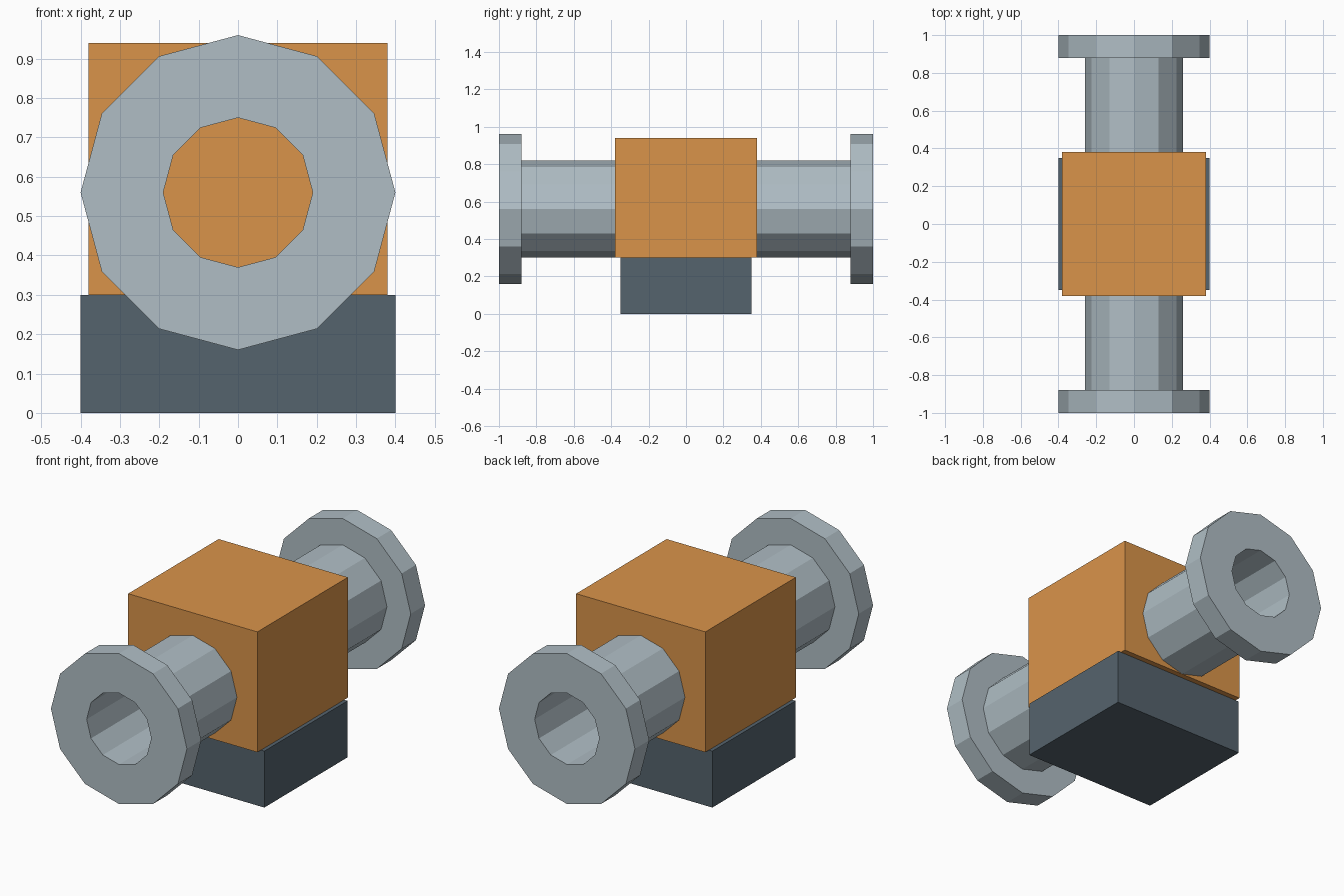
import bpy
import bmesh
from math import cos, sin, tau

default = bpy.data.objects.get("Cube")
if default:
    bpy.data.objects.remove(default, do_unlink=True)


def material(name, rgb):
    # 8-bit display colour to linear
    lin = [((c / 255 + 0.055) / 1.055) ** 2.4 for c in rgb] + [1]
    mat = bpy.data.materials.new(name)
    mat.use_nodes = True
    mat.diffuse_color = lin
    mat.node_tree.nodes["Principled BSDF"].inputs["Base Color"].default_value = lin
    return mat


def add_object(name, bm, mat):
    bmesh.ops.recalc_face_normals(bm, faces=bm.faces)
    mesh = bpy.data.meshes.new(name)
    bm.to_mesh(mesh)
    bm.free()
    mesh.materials.append(mat)
    obj = bpy.data.objects.new(name, mesh)
    bpy.context.collection.objects.link(obj)
    return obj


def box(name, width, depth, bottom, top, mat):
    bm = bmesh.new()
    bmesh.ops.create_cube(bm, size=1)
    bmesh.ops.scale(bm, vec=(width, depth, top - bottom), verts=bm.verts)
    bmesh.ops.translate(bm, vec=(0, 0, (bottom + top) / 2), verts=bm.verts)
    return add_object(name, bm, mat)


def turned(name, profile, side, height, mat, sides=12):
    """Closed (radius, distance) profile turned around the y axis."""
    bm = bmesh.new()
    rings = []
    for i in range(sides):
        a = tau * i / sides
        rings.append([bm.verts.new((r * cos(a), side * d, height + r * sin(a)))
                      for r, d in profile])
    n = len(profile)
    for i in range(sides):
        near, far = rings[i], rings[(i + 1) % sides]
        for j in range(n):
            k = (j + 1) % n
            bm.faces.new((near[j], near[k], far[k], far[j]))
    return add_object(name, bm, mat)


orange = material("orange", (218, 148, 74))
light_steel = material("light steel", (176, 190, 197))
dark_slate = material("dark slate", (85, 99, 109))

# Base and central housing
box("base", 0.80, 0.70, 0, 0.30, dark_slate)
box("housing", 0.76, 0.76, 0.30, 0.94, orange)

# Hollow pipes with end flanges, seated slightly into the housing
bore, pipe, flange = 0.19, 0.26, 0.40
profile = [(bore, 0.37), (pipe, 0.37), (pipe, 0.88),
           (flange, 0.88), (flange, 1.0), (bore, 1.0)]
for label, side in (("front", -1), ("back", 1)):
    turned(label + "_flanged_pipe", profile, side, 0.56, light_steel)
